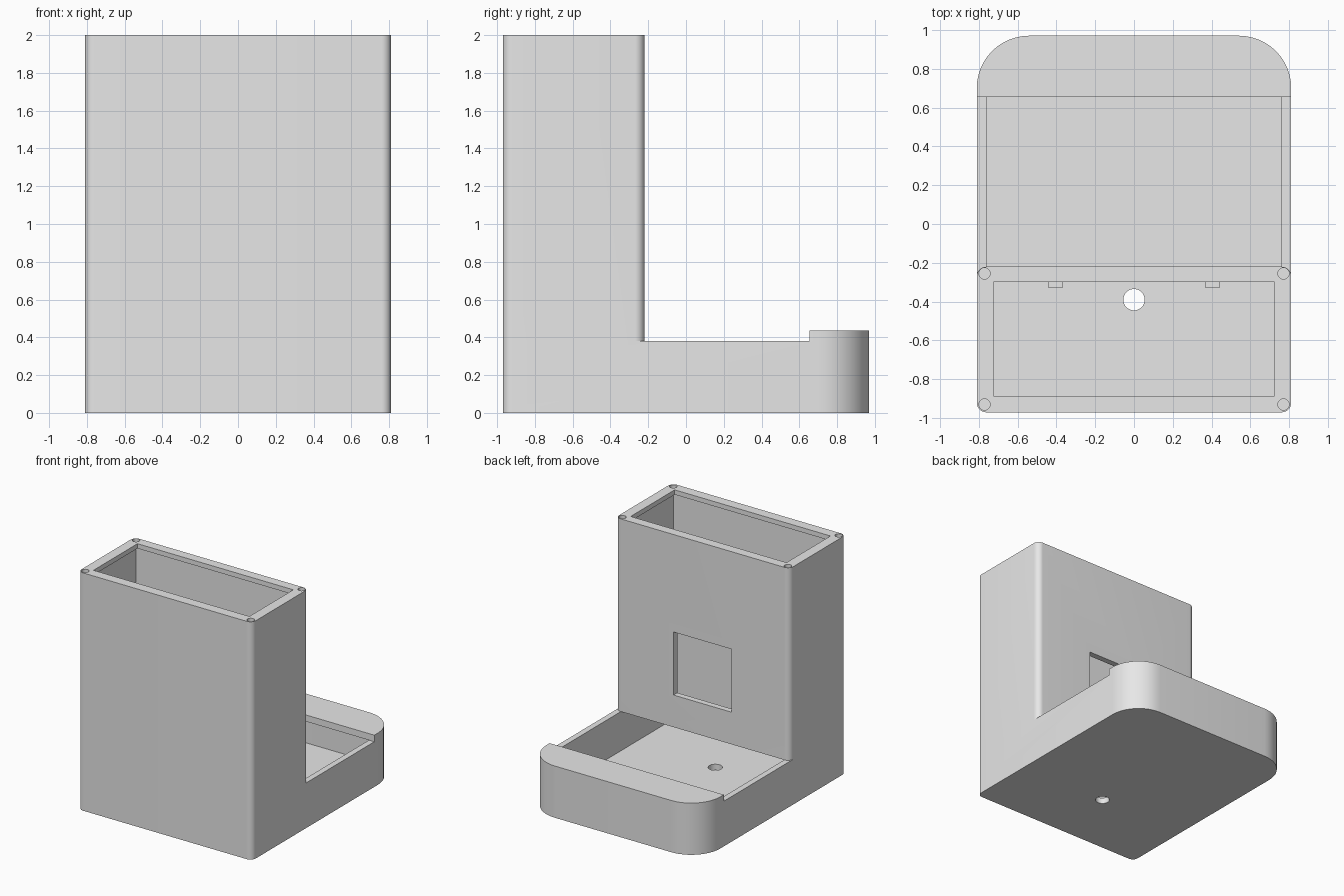
import bpy
import bmesh
from math import cos, sin, pi, radians

cube = bpy.data.objects.get("Cube")
if cube:
    bpy.data.objects.remove(cube, do_unlink=True)

# Single plain grey
grey = bpy.data.materials.new("plain grey")
grey.use_nodes = True
color = (0.8, 0.8, 0.8, 1)
grey.diffuse_color = color
grey.node_tree.nodes["Principled BSDF"].inputs["Base Color"].default_value = color


def outline(half_w, y0, y1, front_r=0.0, back_r=0.0, steps=12):
    """Counter-clockwise rectangle with rounded front and back corners."""
    corners = [(1, y0, front_r, -pi / 2), (1, y1, back_r, 0),
               (-1, y1, back_r, pi / 2), (-1, y0, front_r, pi)]
    points = []
    for side, y, r, start in corners:
        cx = side * (half_w - r)
        cy = y + r if y == y0 else y - r
        count = steps if r else 0
        for i in range(count + 1):
            a = start + (pi / 2 * i / count if count else 0)
            points.append((cx + r * cos(a), cy + r * sin(a)))
    return points


def prism(name, points, z0, z1):
    """Extrude a flat outline from z0 to z1."""
    bm = bmesh.new()
    face = bm.faces.new([bm.verts.new((x, y, z0)) for x, y in points])
    top = bmesh.ops.extrude_face_region(bm, geom=[face])["geom"]
    bmesh.ops.translate(bm, vec=(0, 0, z1 - z0),
                        verts=[v for v in top if isinstance(v, bmesh.types.BMVert)])
    bmesh.ops.recalc_face_normals(bm, faces=bm.faces)
    mesh = bpy.data.meshes.new(name)
    bm.to_mesh(mesh)
    bm.free()
    mesh.materials.append(grey)
    obj = bpy.data.objects.new(name, mesh)
    bpy.context.collection.objects.link(obj)
    return obj


def block(name, x, y0, y1, z0, z1, half_w):
    return prism(name, [(x + px, py) for px, py in outline(half_w, y0, y1)], z0, z1)


def rod(name, x, y, r, z0, z1):
    ring = [(x + r * cos(2 * pi * i / 32), y + r * sin(2 * pi * i / 32)) for i in range(32)]
    return prism(name, ring, z0, z1)


def combine(target, tool, operation):
    """Apply one boolean and discard the tool."""
    tool.hide_render = True
    mod = target.modifiers.new(operation.lower(), 'BOOLEAN')
    mod.operation = operation
    mod.solver = 'EXACT'
    mod.object = tool
    bpy.ops.object.select_all(action='DESELECT')
    bpy.context.view_layer.objects.active = target
    target.select_set(True)
    bpy.ops.object.modifier_apply(modifier=mod.name)
    bpy.data.objects.remove(tool, do_unlink=True)


W, FRONT, BACK = 0.81, -0.97, 0.97
INNER, FLOOR, RIM = 0.76, 0.05, 0.38
TOWER_BACK, COVER_FRONT = -0.22, 0.655

# Outer shell: low tray, tall tower and raised rear cover
housing = prism("housing", outline(W, FRONT, BACK, 0.05, 0.27), 0, RIM)
combine(housing, prism("tower", outline(W, FRONT, TOWER_BACK, 0.05, 0.05), RIM, 2), 'UNION')
combine(housing, prism("rear_cover", outline(W, COVER_FRONT, BACK, 0, 0.27), RIM, 0.435), 'UNION')

# Hollows: tray, tray opening, tower shaft, narrower top mouth
cutters = [
    prism("tray_hollow", outline(INNER, -0.92, 0.92, 0, 0.22), FLOOR, RIM),
    block("tray_opening", 0, TOWER_BACK, COVER_FRONT, 0.2, 0.5, INNER),
    block("tower_shaft", 0, -0.92, -0.27, 0.2, 1.96, INNER),
    block("top_mouth", 0, -0.885, -0.30, 1.9, 2.1, 0.725),
    # Rear window and the cable hole in the floor
    block("window", 0, -0.29, -0.1, 0.65, 1.18, 0.27),
    rod("cable_hole", 0, -0.39, 0.055, -0.1, 0.2),
]
# Screw holes in the tower rim
for x in (-0.77, 0.77):
    for y in (-0.93, -0.255):
        cutters.append(rod("screw_hole", x, y, 0.029, 1.965, 2.1))
for cutter in cutters:
    combine(housing, cutter, 'DIFFERENCE')

# Small retaining tabs inside the rear tower wall
for side, x in (("right", -0.405), ("left", 0.405)):
    block("retaining_tab_" + side, x, -0.33, -0.265, 0.6, 1.2, 0.036)

bpy.ops.object.select_all(action='DESELECT')
housing.select_set(True)
bpy.context.view_layer.objects.active = housing
bpy.ops.object.shade_smooth_by_angle(angle=radians(30))
